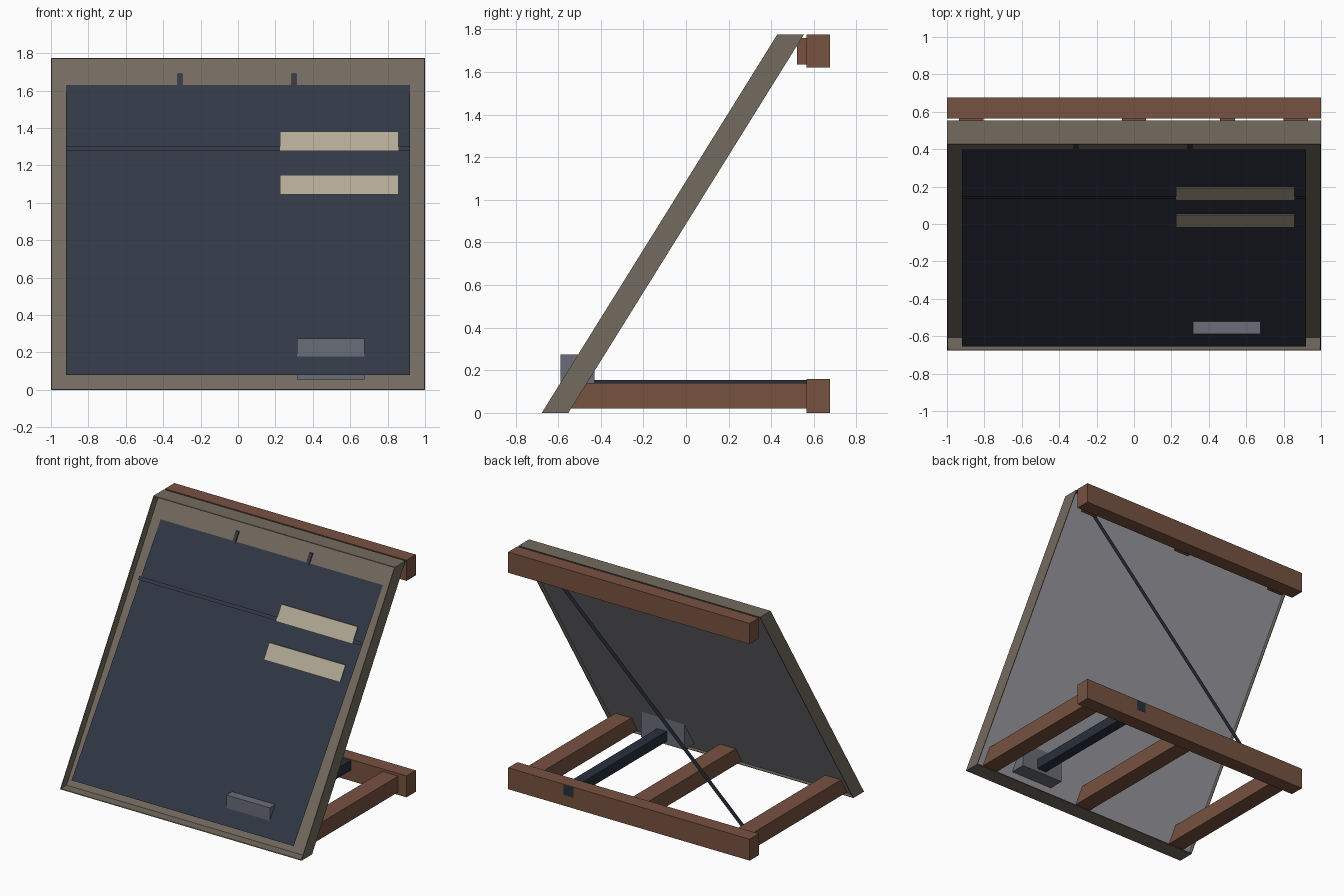
import bpy
import bmesh

if "Cube" in bpy.data.objects:
    bpy.data.objects.remove(bpy.data.objects["Cube"])

LEAN = 0.6225    # y travel per unit of height
Y0 = -0.677      # front edge of the tray at ground level
TOP = 1.775


def material(name, hex_rgb):
    m = bpy.data.materials.new(name)
    lin = []
    for i in (0, 2, 4):
        c = int(hex_rgb[i:i + 2], 16) / 255
        lin.append(c / 12.92 if c <= 0.04045 else ((c + 0.055) / 1.055) ** 2.4)
    m.diffuse_color = (*lin, 1)
    m.use_nodes = True
    m.node_tree.nodes["Principled BSDF"].inputs["Base Color"].default_value = m.diffuse_color
    return m


TAUPE = material("taupe_frame", "746b5f")
NAVY = material("slate_blue_panel", "313845")
BROWN = material("brown_timber", "775241")
CREAM = material("cream_plate", "b3a995")
GREY = material("box_grey", "6a6d78")
BACK = material("back_grey", "a3a3aa")
DARK = material("dark_metal", "292d36")
BAR = material("dark_blue_bar", "28303c")


def mesh(name, verts, faces, mat, solid=True):
    me = bpy.data.meshes.new(name)
    me.from_pydata(verts, [], faces)
    if solid:
        bm = bmesh.new()
        bm.from_mesh(me)
        bmesh.ops.recalc_face_normals(bm, faces=bm.faces)
        bm.to_mesh(me)
        bm.free()
    me.materials.append(mat)
    ob = bpy.data.objects.new(name, me)
    bpy.context.collection.objects.link(ob)
    return ob


def prism(name, profile, x0, x1, mat):
    """Closed (y, z) profile extruded along x."""
    n = len(profile)
    verts = [(x, y, z) for x in (x0, x1) for y, z in profile]
    faces = [tuple(range(n)), tuple(range(n, 2 * n))]
    faces += [(i, (i + 1) % n, n + (i + 1) % n, n + i) for i in range(n)]
    return mesh(name, verts, faces, mat)


def box(name, x0, x1, y0, y1, z0, z1, mat):
    return prism(name, [(y0, z0), (y1, z0), (y1, z1), (y0, z1)], x0, x1, mat)


def lean_y(z, d):
    return Y0 + LEAN * z + d


def leaning(name, x0, x1, z0, z1, d0, d1, mat):
    """Slab following the lean; d is the depth behind the tray front."""
    return prism(name, [(lean_y(z0, d0), z0), (lean_y(z0, d1), z0),
                        (lean_y(z1, d1), z1), (lean_y(z1, d0), z1)], x0, x1, mat)


def sheet(name, x0, x1, lower, upper, mat):
    """Single front-facing quad between two (y, z) points."""
    (ya, za), (yb, zb) = lower, upper
    mesh(name, [(x0, ya, za), (x1, ya, za), (x1, yb, zb), (x0, yb, zb)],
         [(0, 1, 2, 3)], mat, solid=False)


def panel_y(z):
    """The panel leans a little more than its tray."""
    return -0.655 + (z - 0.08) * 1.055 / 1.55


# thin-walled leaning tray
T = 0.005
for side, x in (("left", -1), ("right", 1 - T)):
    leaning(side + "_wall", x, x + T, 0, TOP, 0, 0.125, TAUPE)
leaning("bottom_wall", -1 + T, 1 - T, 0, T, 0, 0.125, TAUPE)
leaning("top_wall", -1 + T, 1 - T, TOP - T, TOP, 0, 0.125, TAUPE)

# tray floor: taupe in front, grey behind
leaning("tray_floor", -1 + T, 1 - T, T, TOP - T, 0.068, 0.086, TAUPE)
leaning("back_sheet", -1 + T, 1 - T, T, TOP - T, 0.086, 0.094, BACK)

# front panel in two sheets
sheet("lower_front_panel", -0.92, 0.92, (panel_y(0.08), 0.08), (panel_y(0.9), 0.9), NAVY)
sheet("upper_front_panel", -0.92, 0.92, (panel_y(0.9), 0.9), (panel_y(1.63), 1.63), NAVY)

# cross bar, top tabs and cream plates
sheet("cross_bar", -0.92, 0.92, (lean_y(1.28, 0.013), 1.28), (lean_y(1.302, 0.013), 1.302), NAVY)
for i, x in enumerate((-0.31, 0.30)):
    leaning(f"top_tab_{i}", x - 0.013, x + 0.013, 1.62, 1.69, 0.058, 0.069, NAVY)
for i, z in enumerate((1.045, 1.277)):
    leaning(f"cream_plate_{i}", 0.225, 0.857, z, z + 0.104, 0.009, 0.014, CREAM)

# foot box through the panel, with bar running to the rear beam
box("foot_box", 0.315, 0.675, -0.588, -0.43, 0.055, 0.275, GREY)
box("foot_bar", 0.46, 0.54, -0.44, 0.6755, 0.08, 0.155, BAR)

# rear beams
box("lower_rear_beam", -1, 1, 0.565, 0.675, 0, 0.16, BROWN)
box("upper_rear_beam", -1, 1, 0.565, 0.675, 1.62, TOP, BROWN)

# floor joists and upper spacer blocks
for i, x in enumerate((-0.87, 0, 0.865)):
    a, b = x - 0.065, x + 0.065
    prism(f"joist_{i}", [(lean_y(0.02, 0.09), 0.02), (0.57, 0.02),
                         (0.57, 0.14), (lean_y(0.14, 0.09), 0.14)], a, b, BROWN)
    box(f"spacer_{i}", a, b, 0.52, 0.57, 1.635, 1.76, BROWN)
box("bar_spacer", 0.46, 0.54, 0.52, 0.57, 1.7, 1.76, BROWN)

# flat diagonal strap from the upper corner down to the far joist
w = 0.012
ends = [(0.84 - w, 1.70 + w), (0.84 + w, 1.70 - w), (-0.80 + w, 0.115 - w), (-0.80 - w, 0.115 + w)]
mesh("diagonal_strap", [(x, 0.46 + (z - 0.115) * 0.028, z) for x, z in ends],
     [(0, 1, 2, 3)], DARK, solid=False)
